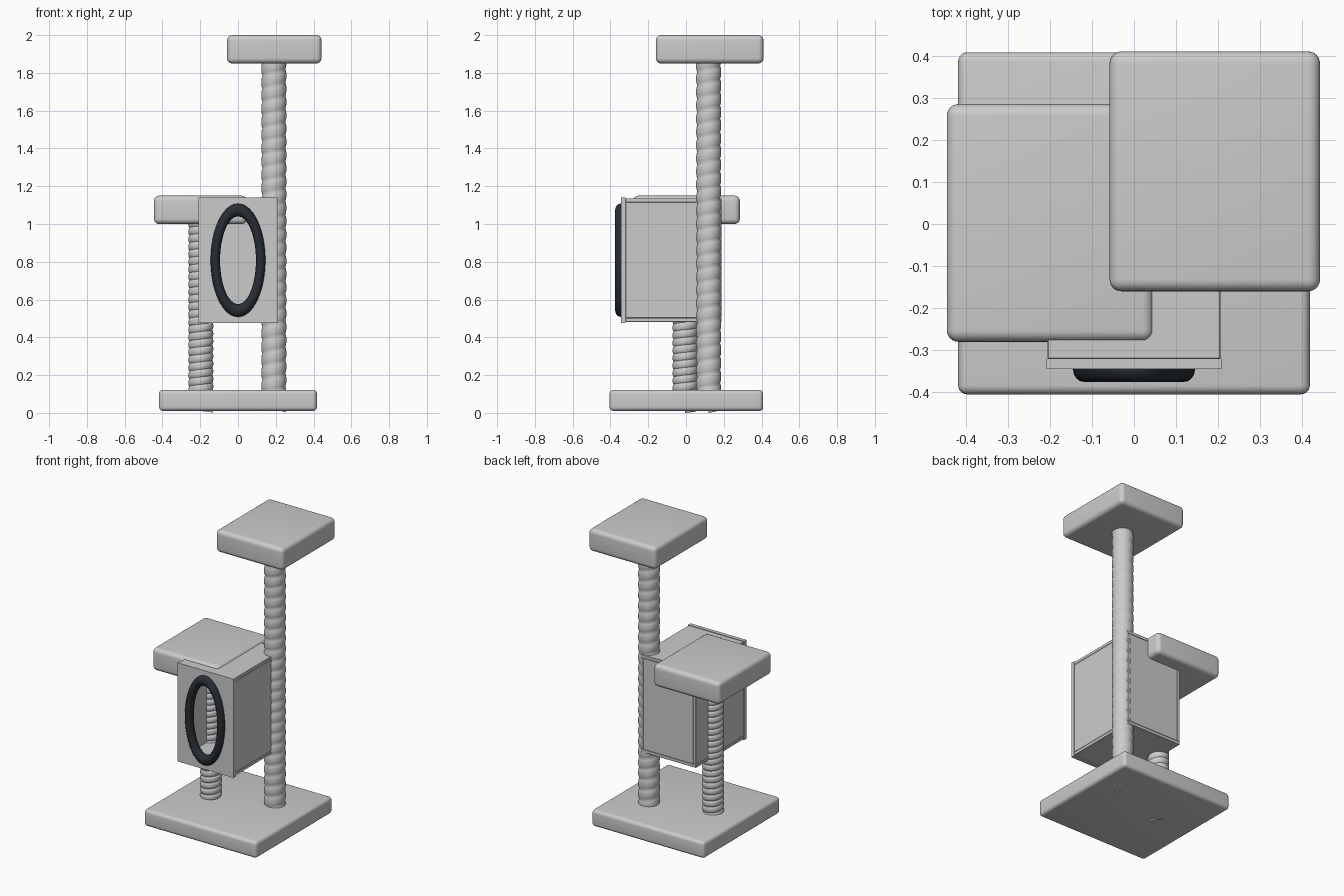
import bpy, bmesh
from math import sin, cos, pi, radians

if "Cube" in bpy.data.objects:
    bpy.data.objects.remove(bpy.data.objects["Cube"])


def finish(name, bm, angle=35):
    bmesh.ops.recalc_face_normals(bm, faces=bm.faces)
    return link(name, bm, angle)


def link(name, bm, angle=35):
    me = bpy.data.meshes.new(name)
    bm.to_mesh(me)
    bm.free()
    ob = bpy.data.objects.new(name, me)
    bpy.context.collection.objects.link(ob)
    bpy.ops.object.select_all(action='DESELECT')
    bpy.context.view_layer.objects.active = ob
    ob.select_set(True)
    bpy.ops.object.shade_smooth_by_angle(angle=radians(angle))
    return ob


def slab(name, xr, yr, zr, bevel, segments):
    """Rounded box given by its x, y and z ranges."""
    bm = bmesh.new()
    bmesh.ops.create_cube(bm, size=1)
    for v in bm.verts:
        v.co = [r[0] + (c + 0.5) * (r[1] - r[0]) for c, r in zip(v.co, (xr, yr, zr))]
    bmesh.ops.bevel(bm, geom=bm.edges[:], offset=bevel, segments=segments,
                    profile=0.5, affect='EDGES')
    return finish(name, bm)


def rope_post(name, x, y, top, pitch, n=40, k=6):
    """One continuous helical wrap; each turn bulges between sharp grooves."""
    bm = bmesh.new()
    rows = int(top / pitch) * k
    cols = []
    for i in range(n):
        a = 2 * pi * i / n
        col = []
        for m in range(rows + k + 1):
            r = 0.0605 + 0.006 * sin(pi * (m % k) / k) ** 0.6
            z = pitch * (m / k + i / n)
            col.append(bm.verts.new((x + r * cos(a), y + r * sin(a), z)))
        cols.append(col)
    for i in range(n):
        shift = k if i == n - 1 else 0
        nxt = cols[(i + 1) % n]
        for m in range(rows):
            bm.faces.new((cols[i][m], nxt[m + shift], nxt[m + 1 + shift], cols[i][m + 1]))
    for v in [v for v in bm.verts if not v.link_faces]:
        bm.verts.remove(v)
    return link(name, bm, 50)


# Base and cushioned platforms
slab("base", (-0.418, 0.418), (-0.405, 0.408), (0.01, 0.122), 0.022, 5)
slab("top_platform", (-0.058, 0.442), (-0.16, 0.41), (1.85, 2.0), 0.028, 6)
slab("middle_platform", (-0.445, 0.047), (-0.28, 0.285), (1.0, 1.15), 0.028, 6)

# Rope-wrapped posts
rope_post("tall_post", 0.19, 0.12, 1.90, 0.07)
rope_post("short_post", -0.197, -0.005, 1.08, 0.04)

# Hollow box: roof, floor, side walls, back panel
Y0, Y1 = -0.32, 0.187
W, T = 0.205, 0.02
slab("box_roof", (-W, W), (Y0, Y1), (1.115, 1.136), 0.002, 1)
slab("box_floor", (-W, W), (Y0, Y1), (0.482, 0.503), 0.002, 1)
for side, s in (("left", -1), ("right", 1)):
    slab("box_wall_" + side, sorted((s * (W - T), s * W)), (Y0, Y1), (0.503, 1.115), 0.002, 1)
slab("box_back", (T - W, W - T), (Y1 - T, Y1), (0.503, 1.115), 0.002, 1)

# Front panel with an oval doorway
N, CZ = 64, 0.808
bm = bmesh.new()
inner, outer = [], []
for i in range(N):
    c, s = cos(2 * pi * i / N), sin(2 * pi * i / N)
    q = max(abs(c), abs(s))
    inner.append(bm.verts.new((0.115 * c, -0.345, CZ + 0.26 * s)))
    outer.append(bm.verts.new((0.208 * c / q, -0.345, CZ + 0.331 * s / q)))
for i in range(N):
    j = (i + 1) % N
    bm.faces.new((inner[i], outer[i], outer[j], inner[j]))
ext = bmesh.ops.extrude_face_region(bm, geom=bm.faces[:], use_keep_orig=True)
bmesh.ops.translate(bm, vec=(0, 0.025, 0),
                    verts=[g for g in ext["geom"] if isinstance(g, bmesh.types.BMVert)])
finish("box_front", bm)

# Dark oval trim around the doorway
bm = bmesh.new()
M = 20
rings = []
for i in range(N):
    a = 2 * pi * i / N
    ring = []
    for j in range(M):
        b = 2 * pi * j / M
        ring.append(bm.verts.new(((0.12 + 0.025 * cos(b)) * cos(a),
                                  -0.344 + 0.031 * sin(b),
                                  CZ + (0.266 + 0.034 * cos(b)) * sin(a))))
    rings.append(ring)
for i in range(N):
    p, q = rings[i], rings[(i + 1) % N]
    for j in range(M):
        k = (j + 1) % M
        bm.faces.new((p[j], q[j], q[k], p[k]))
trim = finish("doorway_trim", bm, 60)
mat = bpy.data.materials.new("dark_trim")
mat.diffuse_color = (0.02, 0.027, 0.035, 1)
mat.use_nodes = True
mat.node_tree.nodes["Principled BSDF"].inputs["Base Color"].default_value = mat.diffuse_color
trim.data.materials.append(mat)
